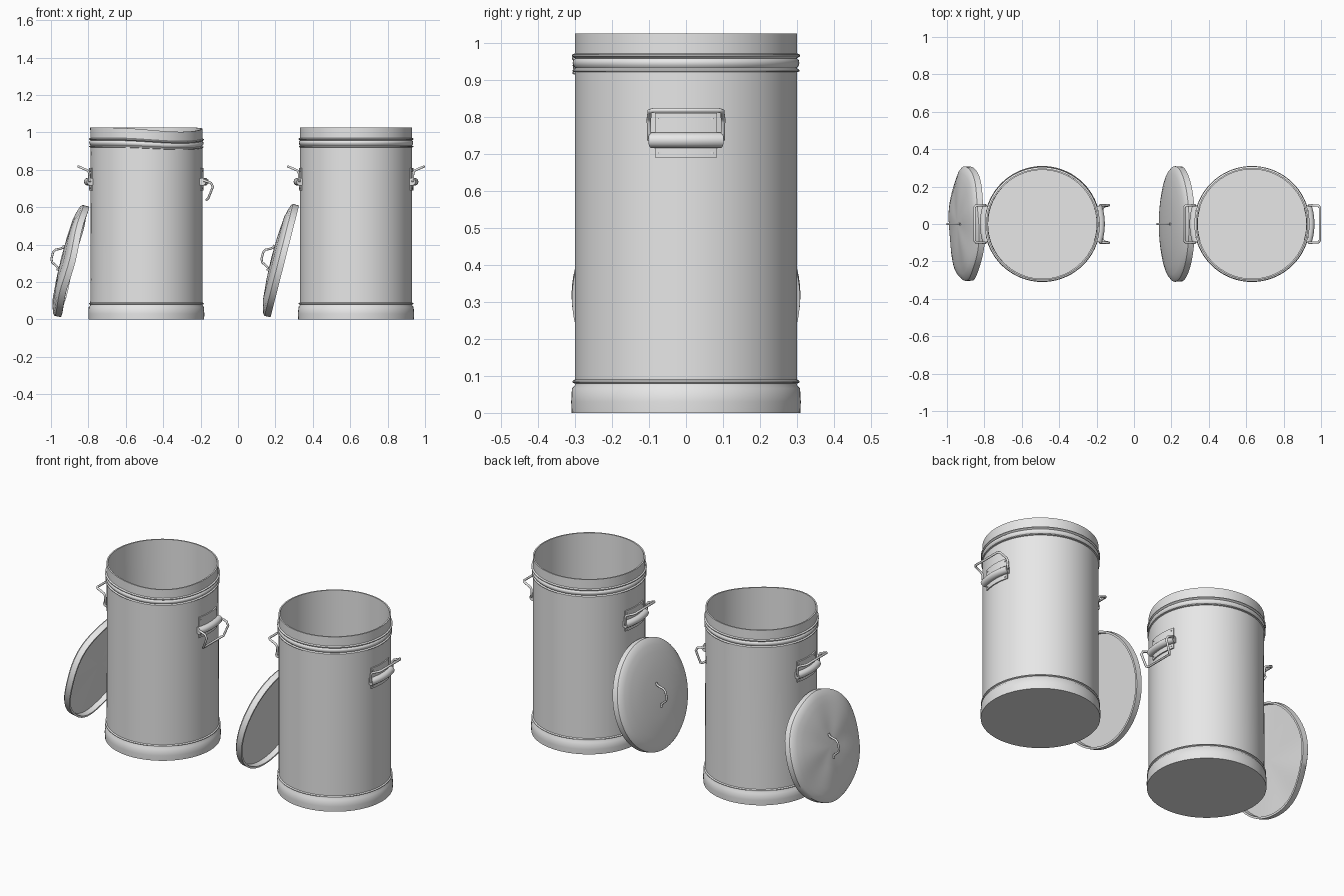
import bpy, bmesh, math
from math import sin, cos, pi, atan2, hypot
from mathutils import Matrix, Vector

cube = bpy.data.objects.get("Cube")
if cube:
    bpy.data.objects.remove(cube, do_unlink=True)

# Single galvanised metal colour
metal = bpy.data.materials.new("galvanised_grey")
metal.use_nodes = True
GREY = (0.8, 0.8, 0.8, 1)
metal.diffuse_color = GREY
metal.node_tree.nodes["Principled BSDF"].inputs["Base Color"].default_value = GREY

R = 0.30          # can radius
TILT = math.radians(14.3)


def finish(obj, angle=48):
    obj.data.materials.clear()
    obj.data.materials.append(metal)
    bpy.ops.object.select_all(action="DESELECT")
    obj.select_set(True)
    bpy.context.view_layer.objects.active = obj
    bpy.ops.object.shade_smooth_by_angle(angle=math.radians(angle))
    return obj


def lathe(name, profile, matrix, start=0.0, sweep=2 * pi, steps=72, closed=False, warp=None):
    """Spin an (r, z) profile about z; warp optionally bends the result."""
    bm = bmesh.new()
    turn = Matrix.Rotation(start, 4, "Z")
    verts = [bm.verts.new(turn @ Vector((r, 0, z))) for r, z in profile]
    edges = [bm.edges.new(pair) for pair in zip(verts, verts[1:])]
    if closed:
        edges.append(bm.edges.new((verts[-1], verts[0])))
    ends = bmesh.ops.spin(bm, geom=verts + edges, axis=(0, 0, 1), cent=(0, 0, 0),
                          angle=sweep, steps=steps)["geom_last"]
    if closed:
        bm.faces.new(verts)
        bm.faces.new([v for v in ends if isinstance(v, bmesh.types.BMVert)])
    bmesh.ops.remove_doubles(bm, verts=bm.verts, dist=0.0002)
    bmesh.ops.recalc_face_normals(bm, faces=bm.faces)
    if warp:
        for v in bm.verts:
            v.co = warp(v.co)
    bm.transform(matrix)
    mesh = bpy.data.meshes.new(name)
    bm.to_mesh(mesh)
    bm.free()
    obj = bpy.data.objects.new(name, mesh)
    bpy.context.collection.objects.link(obj)
    return finish(obj)


def wire(name, points, radius, matrix):
    """Round rod through the points."""
    curve = bpy.data.curves.new(name, "CURVE")
    curve.dimensions = "3D"
    curve.bevel_depth = radius
    curve.bevel_resolution = 2
    curve.use_fill_caps = True
    spline = curve.splines.new("POLY")
    spline.points.add(len(points) - 1)
    for p, co in zip(spline.points, points):
        p.co = (*(matrix @ Vector(co)), 1)
    obj = bpy.data.objects.new(name, curve)
    bpy.context.collection.objects.link(obj)
    bpy.ops.object.select_all(action="DESELECT")
    obj.select_set(True)
    bpy.context.view_layer.objects.active = obj
    bpy.ops.object.convert(target="MESH")
    return finish(bpy.context.object, 60)


# Outer wall from the foot up, over the rim, then down the inside to the floor
CAN = [(0, 0), (0.309, 0), (0.310, 0.03), (0.308, 0.066), (0.300, 0.075),
       (0.300, 0.079), (0.307, 0.082), (0.307, 0.086), (R, 0.09), (R, 0.3), (R, 0.5),
       (R, 0.7), (R, 0.92), (0.306, 0.922), (0.306, 0.926), (0.299, 0.931),
       (0.305, 0.938), (0.306, 0.945), (0.305, 0.952), (0.299, 0.957),
       (0.308, 0.963), (0.308, 0.967), (R, 0.971), (R, 1.025),
       (0.292, 1.025), (0.292, 0.7), (0.292, 0.5), (0.292, 0.3), (0.292, 0.02), (0, 0.02)]

# Lid: domed skin with a skirt and a flat recessed underside
LID = [(0, 0.03), (0.297, 0.03), (0.297, 0), (0.308, 0), (0.309, 0.033), (0.298, 0.043),
       (0.27, 0.052), (0.23, 0.062), (0.12, 0.071), (0, 0.075)]


def dent_can(co):
    t = max(0.0, min(1.0, (co.z - 0.1) / 0.9))
    a = atan2(co.y, co.x)
    sag = max(0.0, cos(a + 0.9)) ** 3
    k = 1 - 0.012 * t * max(0.0, cos(a - 1.4)) - 0.008 * sin(pi * t) * max(0.0, cos(a - 3.0)) ** 2
    return Vector((co.x * k, co.y * k, co.z - 0.022 * sag * t ** 6))


def dent_lid(co):
    a, r = atan2(co.y, co.x), hypot(co.x, co.y) / 0.308
    k = 1 - 0.01 * r * (1 + sin(3 * a + 1))
    return Vector((co.x * k, co.y * k, co.z + 0.004 * r * sin(5 * a)))


def side_handle(tag, place, hanging):
    """Riveted bracket, rolled hinge cover and wire bail, facing local +x."""
    inner, outer = R - 0.003, R + 0.006
    lathe(tag + "_bracket", [(inner, 0.69), (outer, 0.69), (outer, 0.81), (inner, 0.81)],
          place, -0.275, 0.55, 10, True)
    roll = [(R + 0.012 + 0.022 * cos(a), 0.736 + 0.021 * sin(a))
            for a in [i * pi / 6 for i in range(12)]]
    lathe(tag + "_hinge_roll", roll, place, -0.31, 0.62, 10, True)
    for y in (-0.07, 0.07):
        for z in (0.702, 0.795):
            x = math.sqrt(outer ** 2 - y * y)
            wire(tag + "_rivet", [(x - 0.004, y, z), (x + 0.003, y, z)], 0.004, place)
    if hanging:
        half = [(0.0, 0.085, 0.74), (0.01, 0.1, 0.742), (0.045, 0.1, 0.73),
                (0.056, 0.1, 0.71), (0.03, 0.094, 0.645), (0.022, 0.085, 0.64)]
    else:
        half = [(0.0, 0.085, 0.736), (0.004, 0.1, 0.74), (0.006, 0.1, 0.785),
                (0.014, 0.1, 0.796), (0.055, 0.098, 0.814), (0.063, 0.088, 0.817)]
    half = [(R + u, y, z) for u, y, z in half]
    path = half + [(x, -y, z) for x, y, z in reversed(half)]
    wire(tag + "_bail", path, 0.0065, place)


def dustbin(tag, x, lid_x, dented):
    place = Matrix.Translation((x, 0, 0))
    lathe(tag + "_can", CAN, place, warp=dent_can if dented else None)
    side_handle(tag + "_left", place, dented)
    side_handle(tag + "_right", place @ Matrix.Rotation(pi, 4, "Z"), False)

    # Lid leaning against the can, its top facing outwards
    lean = Matrix.Translation((lid_x, 0, 0.31)) @ Matrix.Rotation(TILT - pi / 2, 4, "Y")
    lathe(tag + "_lid", LID, lean, warp=dent_lid if dented else None)
    grip = [(-0.07, 0, 0.076), (-0.055, 0, 0.079), (-0.045, 0, 0.095), (-0.035, 0, 0.115),
            (-0.018, 0, 0.124), (0.018, 0, 0.124), (0.035, 0, 0.115), (0.045, 0, 0.095),
            (0.055, 0, 0.079), (0.07, 0, 0.076)]
    wire(tag + "_lid_grip", grip, 0.006, lean)


dustbin("dented_bin", -0.49, -0.873, True)
dustbin("straight_bin", 0.631, 0.25, False)
